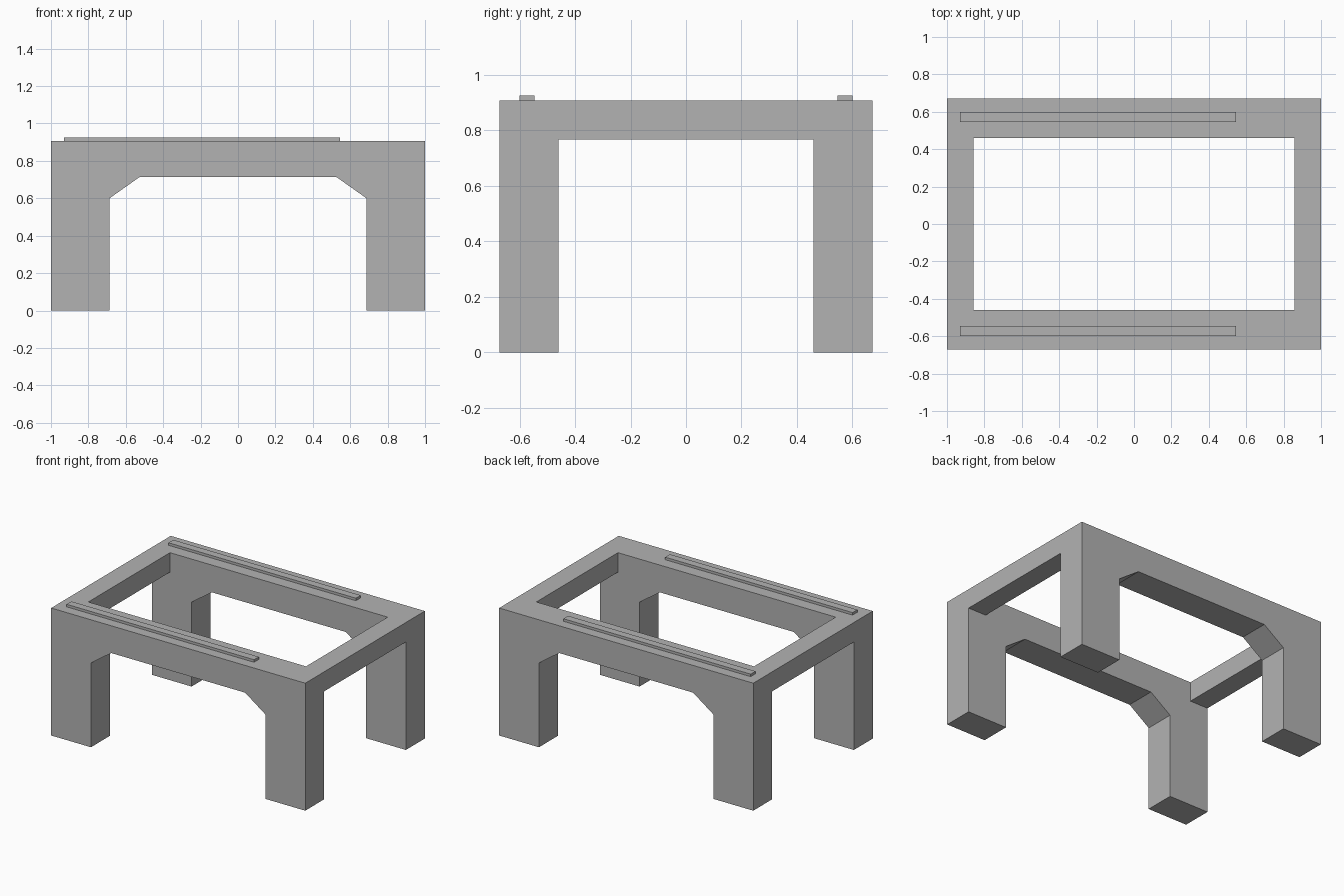
import bpy
import bmesh

old = bpy.data.objects.get("Cube")
if old:
    bpy.data.objects.remove(old)

HALF_DEPTH, TOP = 0.672, 0.907

grey = bpy.data.materials.new("plain_grey")
grey.use_nodes = True
colour = (0.45, 0.45, 0.45, 1)
grey.diffuse_color = colour
grey.node_tree.nodes["Principled BSDF"].inputs["Base Color"].default_value = colour


def extrude_profile(name, points, y0, y1):
    """Solid made by sweeping an x-z outline from y0 to y1."""
    bm = bmesh.new()
    face = bm.faces.new([bm.verts.new((x, y0, z)) for x, z in points])
    swept = bmesh.ops.extrude_face_region(bm, geom=[face])["geom"]
    verts = [v for v in swept if isinstance(v, bmesh.types.BMVert)]
    bmesh.ops.translate(bm, verts=verts, vec=(0, y1 - y0, 0))
    bmesh.ops.recalc_face_normals(bm, faces=bm.faces)
    mesh = bpy.data.meshes.new(name)
    bm.to_mesh(mesh)
    bm.free()
    mesh.materials.append(grey)
    obj = bpy.data.objects.new(name, mesh)
    bpy.context.collection.objects.link(obj)
    return obj


def box(name, x0, x1, y0, y1, z0, z1):
    return extrude_profile(name, [(x0, z0), (x1, z0), (x1, z1), (x0, z1)], y0, y1)


def cut(target, cutter):
    mod = target.modifiers.new("opening", "BOOLEAN")
    mod.operation = "DIFFERENCE"
    mod.solver = "EXACT"
    mod.object = cutter
    bpy.context.view_layer.objects.active = target
    bpy.ops.object.modifier_apply(modifier=mod.name)
    bpy.data.objects.remove(cutter)


# Four-legged frame: arched outline with chamfered corners, mirrored in x
half = [(1, TOP), (1, 0), (0.687, 0), (0.687, 0.6), (0.527, 0.713)]
outline = half + [(-x, z) for x, z in reversed(half)]
frame = extrude_profile("frame", outline, -HALF_DEPTH, HALF_DEPTH)

# Openings through the top and between the legs at each end
cut(frame, box("top_opening", -0.857, 0.857, -0.459, 0.459, -1, 2))
cut(frame, box("end_opening", -2, 2, -0.459, 0.459, -1, 0.768))

# Raised rails along the top of the long sides
for name, y in (("front_rail", -0.573), ("back_rail", 0.573)):
    box(name, -0.929, 0.546, y - 0.027, y + 0.027, TOP, 0.925)
